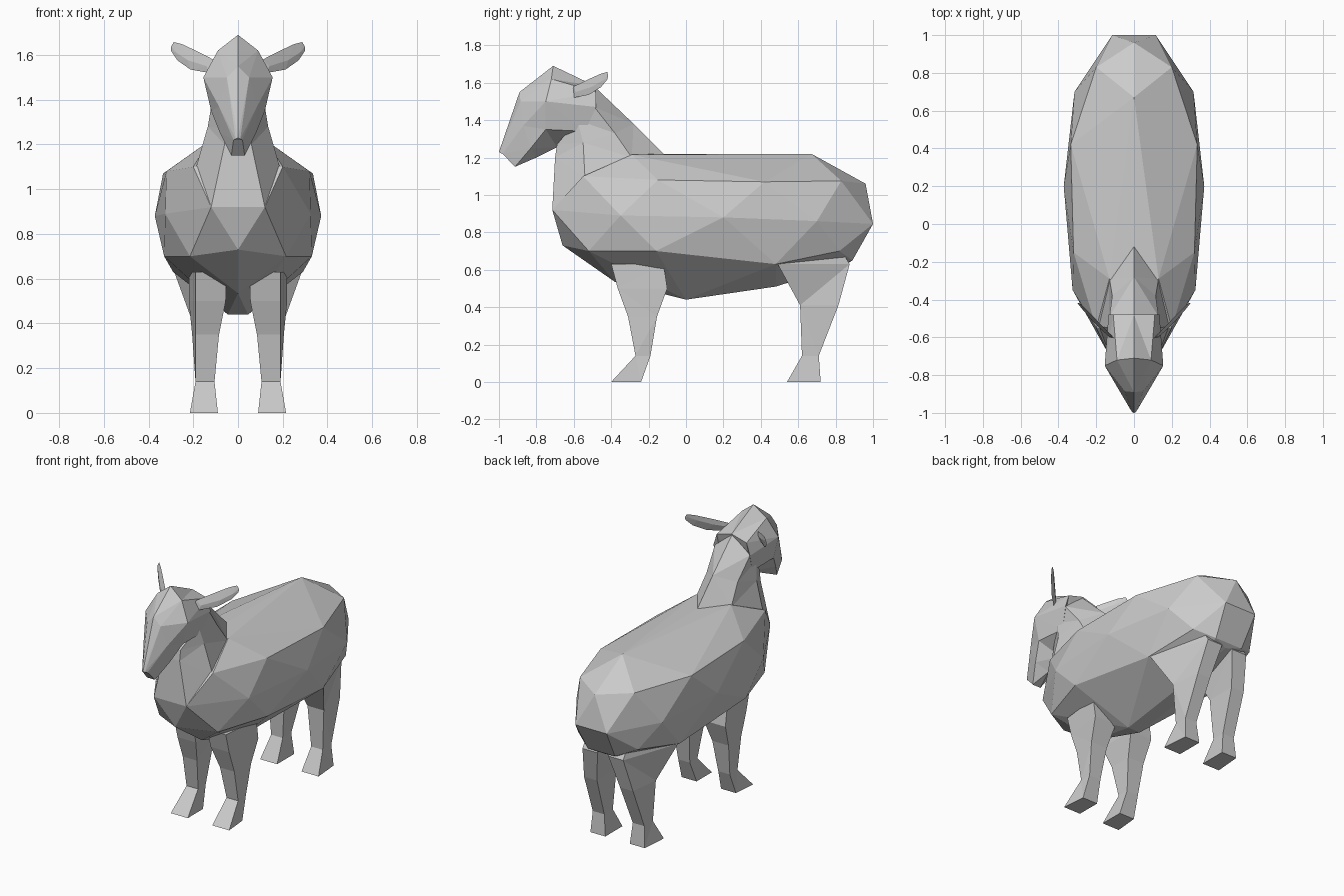
import bpy, bmesh


def finish(bm, name, mirror=False):
    bmesh.ops.triangulate(bm, faces=bm.faces[:])
    bmesh.ops.recalc_face_normals(bm, faces=bm.faces[:])
    mesh = bpy.data.meshes.new(name)
    bm.to_mesh(mesh)
    bm.free()
    obj = bpy.data.objects.new(name, mesh)
    bpy.context.collection.objects.link(obj)
    if mirror:
        obj.modifiers.new("mirror", 'MIRROR')


def loft(name, rings, mirror=False):
    """Skin a list of closed rings and cap both ends, flat shaded."""
    bm = bmesh.new()
    rows = [[bm.verts.new(p) for p in ring] for ring in rings]
    n = len(rows[0])
    for a, b in zip(rows, rows[1:]):
        for i in range(n):
            j = (i + 1) % n
            bm.faces.new((a[i], a[j], b[j], b[i]))
    bm.faces.new(rows[0])
    bm.faces.new(rows[-1][::-1])
    finish(bm, name, mirror)


def full(half):
    """Complete a half ring that starts and ends on x = 0."""
    return half + [(-x, y, z) for x, y, z in half[-2:0:-1]]


# Body: faceted convex barrel, spanned by mirrored corner points
spine = [(-.11, 1.22), (.67, 1.22), (.96, 1.06), (.86, .63),
         (-.66, .73), (-.38, .535)]
flank = [(.12, -.715, .92), (.2, -.55, 1.1), (.13, -.29, 1.215), (.32, -.15, 1.08),
         (.335, .42, 1.07), (.2, .83, 1.075), (.325, -.35, .89), (.372, .2, .88),
         (.315, .7, .86), (.115, 1, .845), (.215, -.52, .7), (.33, -.16, .7),
         (.29, .48, .63), (.22, .82, .7), (.1, .89, .65), (.045, 0, .44), (.045, .48, .51)]
bm = bmesh.new()
for y, z in spine:
    bm.verts.new((0, y, z))
for x, y, z in flank:
    for s in (1, -1):
        bm.verts.new((s * x, y, z))
hull = bmesh.ops.convex_hull(bm, input=bm.verts[:])
inside = [v for v in bm.verts if not v.link_faces]
bmesh.ops.delete(bm, geom=inside, context='VERTS')
finish(bm, "body")

# Neck: nape, two side points, throat
loft("neck", [full(h) for h in (
    [(0, -.11, 1.21), (.13, -.29, 1.2), (.19, -.54, 1.09), (.12, -.715, .92), (0, -.715, .92)],
    [(0, -.28, 1.38), (.115, -.38, 1.33), (.135, -.55, 1.28), (.06, -.7, 1.2), (0, -.7, 1.2)],
    [(0, -.485, 1.575), (.13, -.49, 1.47), (.115, -.58, 1.4), (.06, -.69, 1.27), (0, -.69, 1.27)])])

# Head: back of skull, brow, muzzle, nose
loft("head", [full(h) for h in (
    [(0, -.48, 1.58), (.11, -.48, 1.55), (.135, -.48, 1.47), (.11, -.54, 1.34), (0, -.54, 1.34)],
    [(0, -.71, 1.69), (.09, -.72, 1.62), (.155, -.75, 1.5), (.12, -.75, 1.35), (0, -.69, 1.255)],
    [(0, -.89, 1.55), (.05, -.885, 1.5), (.085, -.87, 1.37), (.08, -.83, 1.25), (0, -.8, 1.2)],
    [(0, -1, 1.23), (.01, -.995, 1.225), (.02, -.98, 1.22), (.03, -.915, 1.15), (0, -.915, 1.15)])])

# Ears: flattened diamond sections (x, y, z, half height, half thickness)
loft("ears", [[(x - h * .3, y, z + h), (x + t, y + t * .5, z),
               (x + h * .3, y, z - h), (x - t, y - t * .5, z)]
              for x, y, z, h, t in ((.12, -.6, 1.55, .03, .02), (.2, -.52, 1.577, .042, .025),
                                    (.26, -.455, 1.612, .036, .018), (.293, -.42, 1.638, .02, .006))],
     mirror=True)


def legs(name, levels):
    """Four-sided leg: (z, front y, back y, front x range, back x range)."""
    loft(name, [[(a, f, z), (o, f, z), (p, b, z), (c, b, z)]
                for z, f, b, a, o, c, p in levels], mirror=True)


# Legs: hoof, ankle, knee, thigh, hidden root
legs("front_legs", [(0, -.4, -.24, .09, .215, .09, .2), (.14, -.27, -.19, .105, .19, .105, .19),
                    (.35, -.31, -.155, .085, .19, .085, .205), (.5, -.365, -.1, .055, .19, .06, .22),
                    (.63, -.4, -.12, .05, .19, .06, .22)])
legs("hind_legs", [(0, .54, .72, .09, .215, .09, .2), (.14, .62, .71, .105, .19, .105, .19),
                   (.41, .61, .815, .085, .205, .085, .18), (.63, .49, .875, .06, .285, .04, .15),
                   (.72, .52, .82, .06, .25, .05, .15)])
